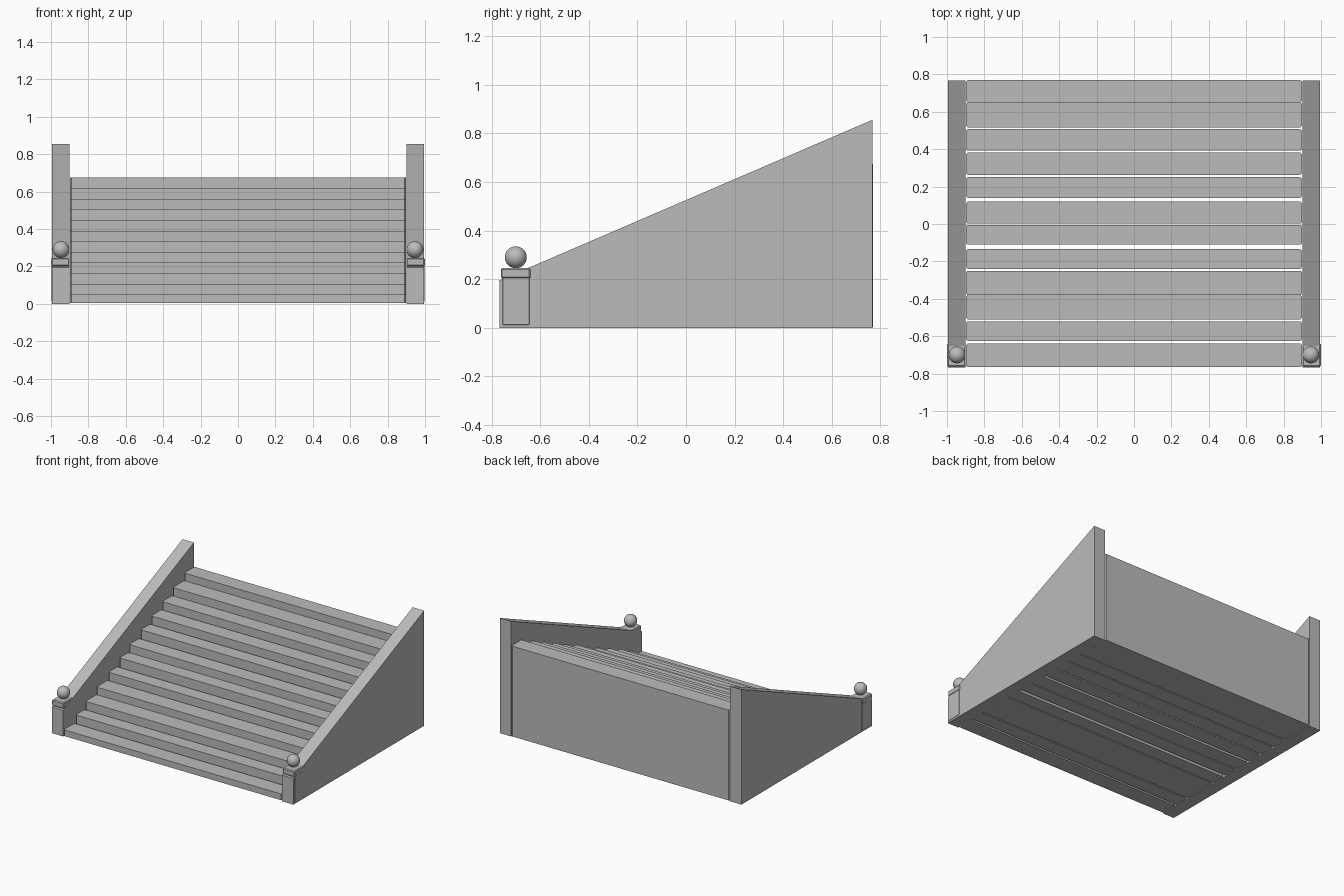
import bpy, bmesh

if "Cube" in bpy.data.objects:
    bpy.data.objects.remove(bpy.data.objects["Cube"])

stone = bpy.data.materials.new("grey_stone")
stone.diffuse_color = (0.5, 0.5, 0.5, 1)
stone.use_nodes = True
stone.node_tree.nodes["Principled BSDF"].inputs["Base Color"].default_value = stone.diffuse_color


def finish(bm, name):
    bmesh.ops.recalc_face_normals(bm, faces=bm.faces)
    me = bpy.data.meshes.new(name)
    bm.to_mesh(me)
    bm.free()
    me.materials.append(stone)
    ob = bpy.data.objects.new(name, me)
    bpy.context.collection.objects.link(ob)
    return ob


def prism(name, outline, x0, x1, bevel=0.0, vertical_only=False):
    """Extrude a (y, z) outline from x0 to x1, optionally chamfering edges."""
    bm = bmesh.new()
    face = bm.faces.new([bm.verts.new((x0, y, z)) for y, z in outline])
    ext = bmesh.ops.extrude_face_region(bm, geom=[face])["geom"]
    bmesh.ops.translate(bm, vec=(x1 - x0, 0, 0),
                        verts=[v for v in ext if isinstance(v, bmesh.types.BMVert)])
    if bevel:
        edges = [e for e in bm.edges if not vertical_only or
                 abs(e.verts[0].co.z - e.verts[1].co.z) > 0.01]
        bmesh.ops.bevel(bm, geom=edges, offset=bevel, segments=1,
                        affect='EDGES', profile=0.5)
    return finish(bm, name)


def box(name, x0, x1, y0, y1, z0, z1, **kw):
    return prism(name, [(y0, z0), (y1, z0), (y1, z1), (y0, z1)], x0, x1, **kw)


# Steps: full-height slabs with narrow gaps between some of them
spans = [(-.765, -.64), (-.625, -.52), (-.51, -.38), (-.38, -.25),
         (-.24, -.135), (-.11, -.005), (.002, .12), (.14, .25),
         (.262, .382), (.392, .508), (.516, .65), (.65, .77)]
for i, (y0, y1) in enumerate(spans):
    box(f"step_{i + 1}", -.898, .898, y0, y1, .004, .05 + i * .0568,
        bevel=.008, vertical_only=True)

for side, s in (("left", -1), ("right", 1)):
    # Sloping side wall
    prism(f"{side}_side_wall", [(-.768, 0), (.768, 0), (.768, .856), (-.768, .195)],
          s * .9, s * .994)
    # Front post, its cap and the ball on top
    box(f"{side}_post", s * .903, s * .996, -.757, -.642, .01, .21, bevel=.004)
    box(f"{side}_post_cap", s * .901, s * .999, -.762, -.639, .202, .245, bevel=.006)
    bm = bmesh.new()
    bmesh.ops.create_uvsphere(bm, u_segments=32, v_segments=16, radius=.045)
    bmesh.ops.translate(bm, vec=(s * .946, -.70, .29), verts=bm.verts)
    for f in bm.faces:
        f.smooth = True
    finish(bm, f"{side}_post_ball")
